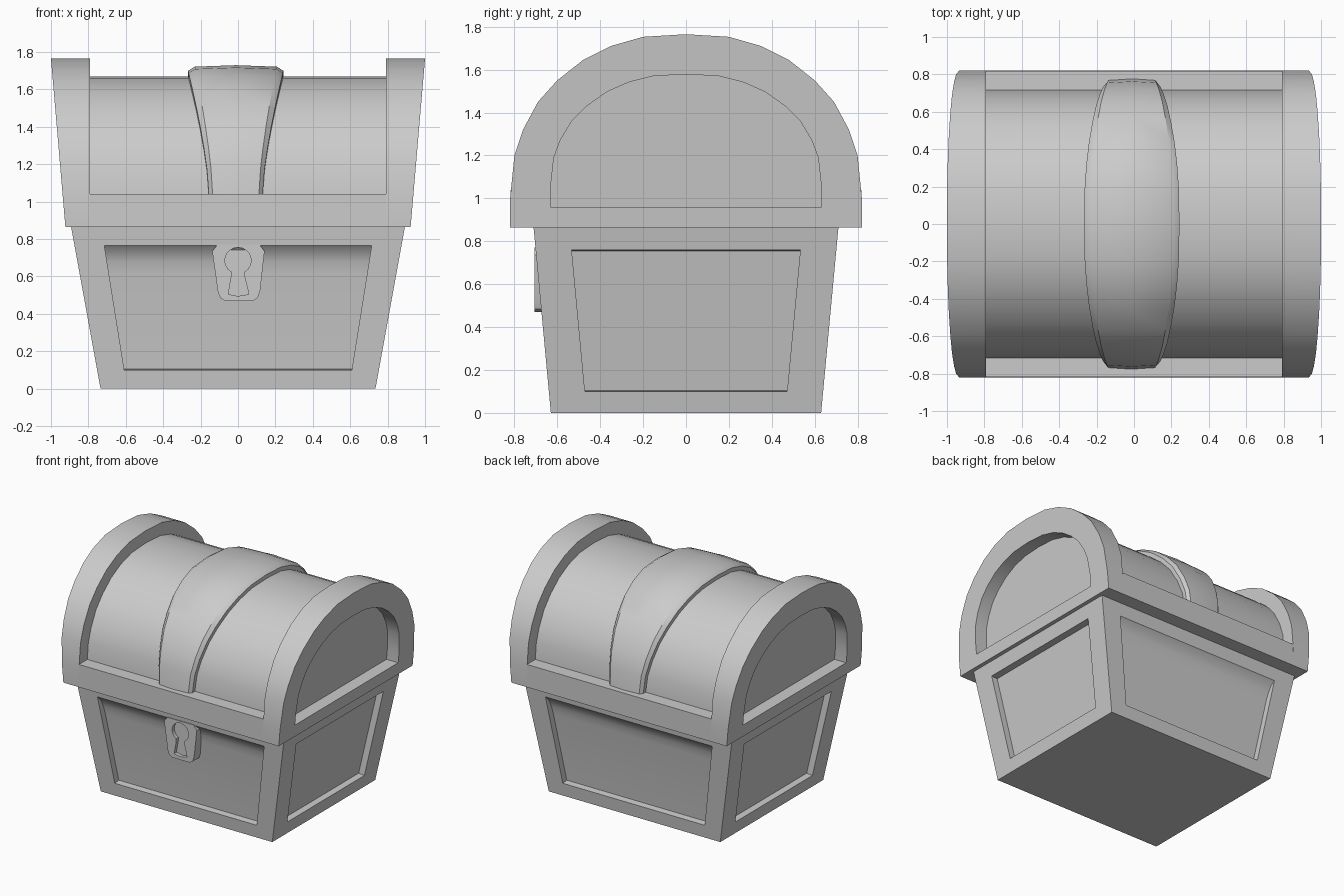
import bpy, bmesh, math
from mathutils import Vector

if "Cube" in bpy.data.objects:
    bpy.data.objects.remove(bpy.data.objects["Cube"])

grey = bpy.data.materials.new("plain grey")
grey.diffuse_color = (0.6, 0.6, 0.6, 1)
grey.use_nodes = True
grey.node_tree.nodes["Principled BSDF"].inputs["Base Color"].default_value = grey.diffuse_color


def finish(name, bm, smooth=True):
    bmesh.ops.remove_doubles(bm, verts=bm.verts, dist=0.0005)
    bmesh.ops.recalc_face_normals(bm, faces=bm.faces)
    me = bpy.data.meshes.new(name)
    bm.to_mesh(me)
    bm.free()
    me.materials.append(grey)
    ob = bpy.data.objects.new(name, me)
    bpy.context.collection.objects.link(ob)
    if smooth:
        bpy.ops.object.select_all(action='DESELECT')
        bpy.context.view_layer.objects.active = ob
        ob.select_set(True)
        bpy.ops.object.shade_smooth_by_angle(angle=math.radians(32))
    return ob


def loft(name, rings, cap=True, smooth=True):
    """Bridge closed rings of equal length, and cap both ends."""
    bm = bmesh.new()
    vs = [[bm.verts.new(p) for p in r] for r in rings]
    n = len(vs[0])
    for a, b in zip(vs, vs[1:]):
        for i in range(n):
            j = (i + 1) % n
            bm.faces.new((a[i], a[j], b[j], b[i]))
    if cap:
        bm.faces.new(vs[0])
        bm.faces.new(vs[-1])
    return finish(name, bm, smooth)


# Tapered body with a recessed panel on each side
H = 0.88
def half_x(z): return 0.735 + 0.16 * z / H
def half_y(z): return 0.63 + 0.082 * z / H

cove = [(0.10, 0), (0.105, 0.05), (0.62, 0.05), (0.68, 0.044), (0.73, 0.03), (0.765, 0)]
square = [(0.10, 0), (0.105, 0.05), (0.755, 0.05), (0.76, 0)]
bm = bmesh.new()

def add(pts):
    bm.faces.new([bm.verts.new(p) for p in pts])

def body_side(along, out, place, rows, border):
    def P(s, z, d=0, inner=True):
        u = along(z) - (border(z) if inner else 0)
        return place(s * u, out(z) - d)+ (z,)
    z0, z1 = rows[0][0], rows[-1][0]
    outer = [P(-1, 0, 0, False), P(1, 0, 0, False), P(1, H, 0, False), P(-1, H, 0, False)]
    inner = [P(-1, z0), P(1, z0), P(1, z1), P(-1, z1)]
    for i in range(4):
        j = (i + 1) % 4
        add((outer[i], outer[j], inner[j], inner[i]))
    for (a, da), (b, db) in zip(rows, rows[1:]):
        add((P(-1, a, da), P(1, a, da), P(1, b, db), P(-1, b, db)))
    for s in (-1, 1):
        add([P(s, z, d) for z, d in rows])

for s in (-1, 1):
    body_side(half_x, half_y, lambda u, o, s=s: (u, s * o), cove,
              lambda z: 0.143 + 0.022 * z)
    body_side(half_y, half_x, lambda u, o, s=s: (s * o, u), square,
              lambda z: 0.168)
for z in (0, H):
    add([(i * half_x(z), j * half_y(z), z) for i, j in ((-1, -1), (1, -1), (1, 1), (-1, 1))])
finish("body", bm)

# Arch profile of the lid, as (y, z)
half = [(0.82, 0.865), (0.82, 1.0), (0.80, 1.2), (0.76, 1.32), (0.69, 1.45), (0.60, 1.55),
        (0.48, 1.645), (0.35, 1.71), (0.20, 1.753)]
arch = half + [(0, 1.765)] + [(-y, z) for y, z in reversed(half)]

def scaled(ky, z0, kz):
    return [(y * ky, z0 + (z - 0.865) * kz) for y, z in arch]

barrel = scaled(0.88, 0.865, 0.894)
opening = scaled(0.77, 0.96, 0.687)
def lean(z): return 0.923 + 0.077 * (z - 0.865) / 0.9

# Leaning lid ends with an arched recess
for s, name in ((-1, "lid_end_left"), (1, "lid_end_right")):
    loft(name, [[(s * 0.79, y, z) for y, z in arch],
                [(s * lean(z), y, z) for y, z in arch],
                [(s * lean(z), y, z) for y, z in opening],
                [(s * (lean(z) - 0.1), y, z) for y, z in opening]])

# Barrel top and the rim below it
loft("lid_barrel", [[(x, y, z) for y, z in barrel] for x in (-0.79, 0.79)])
loft("lid_rim", [[(x, y, z) for y, z in ((-0.82, 0.865), (0.82, 0.865), (0.818, 1.04), (-0.818, 1.04))]
                 for x in (-0.79, 0.79)], smooth=False)

# Centre band, widening toward the top
section = [(-1, -0.03), (-1, 0.03), (-0.86, 0.052), (0, 0.06), (0.86, 0.052), (1, 0.03), (1, -0.03)]
rings = []
for y, z in barrel[1:-1]:
    d = Vector((0, y, max(z - 1.0, 0))).normalized()
    t = min(max((z - 1.0) / 0.67, 0), 1)
    w = 0.14 + 0.115 * t ** 1.5
    rings.append([Vector((-0.012 + w * u, y, z)) + d * h for u, h in section])
loft("lid_band", rings)

# Lock plate with a sunk keyhole
plate = [(-0.11, 0.77), (-0.138, 0.735), (-0.108, 0.52), (-0.095, 0.485), (-0.07, 0.47),
         (0.08, 0.47), (0.105, 0.485), (0.118, 0.52), (0.142, 0.735), (0.115, 0.77)]
lock = loft("lock_plate", [[(x, y, z) for x, z in plate] for y in (-0.707, -0.60)])
hole = [(0.07 * math.sin(a), 0.685 + 0.07 * math.cos(a))
        for a in (math.radians(-150 + 300 * i / 16) for i in range(17))]
hole += [(0.035, 0.60), (0.058, 0.505), (0, 0.495), (-0.052, 0.505), (-0.035, 0.60)]
cutter = loft("keyhole_cutter", [[(x, y, z) for x, z in hole] for y in (-0.75, -0.68)])
cutter.hide_render = True
cutter.hide_set(True)
cut = lock.modifiers.new("keyhole", 'BOOLEAN')
cut.operation = 'DIFFERENCE'
cut.solver = 'EXACT'
cut.object = cutter
